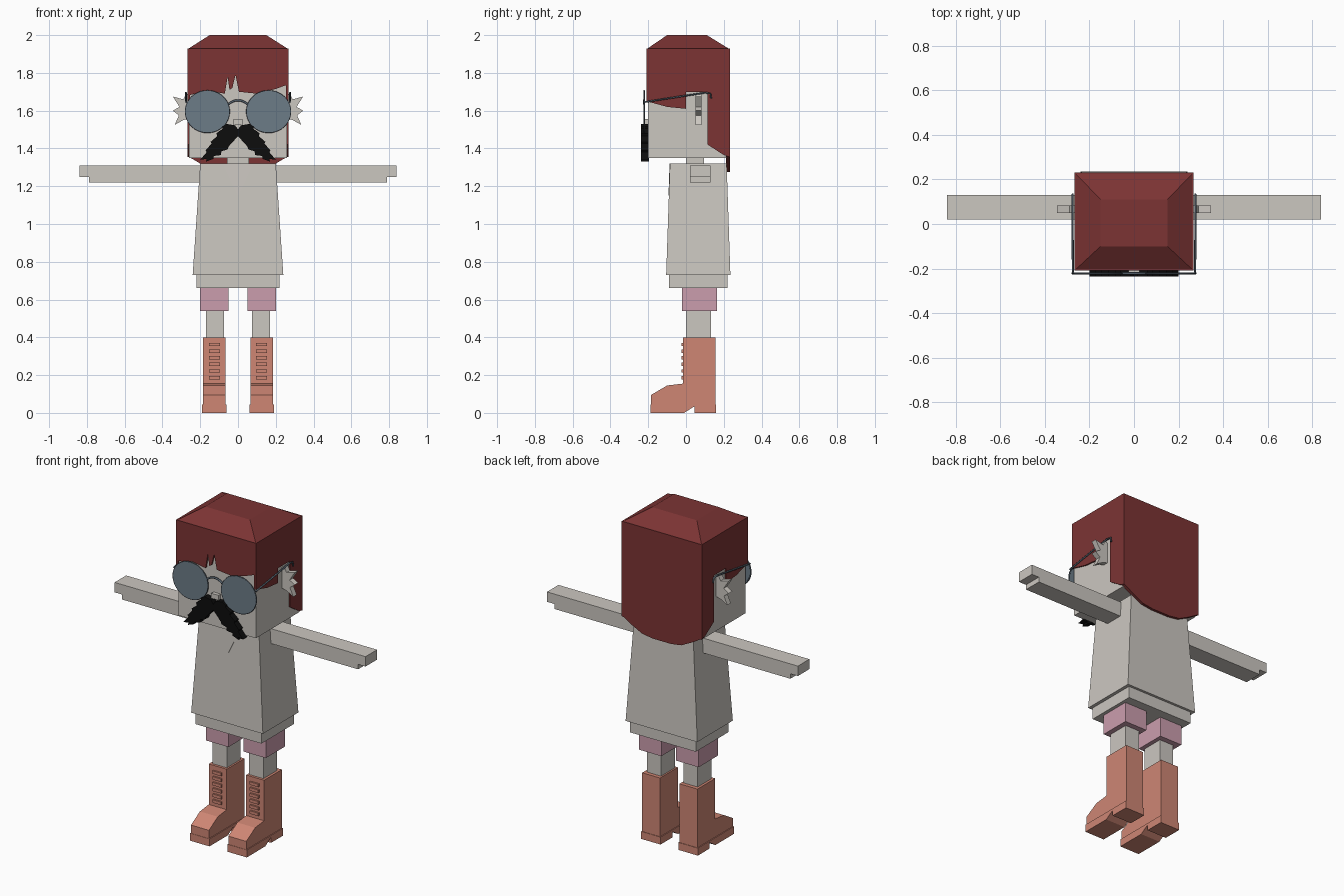
import bpy, bmesh, math

cube = bpy.data.objects.get("Cube")
if cube:
    bpy.data.objects.remove(cube, do_unlink=True)


def material(name, rgb):
    m = bpy.data.materials.new(name)
    m.use_nodes = True
    m.diffuse_color = (*rgb, 1)
    m.node_tree.nodes["Principled BSDF"].inputs["Base Color"].default_value = (*rgb, 1)
    return m


SKIN = material("pale beige", (0.60, 0.57, 0.53))
HAIR = material("dark red", (0.20, 0.034, 0.034))
PINK = material("dusty pink", (0.60, 0.34, 0.42))
BOOT = material("terracotta", (0.62, 0.24, 0.175))
LENS = material("slate glass", (0.15, 0.20, 0.245))
FRAME = material("dark slate", (0.09, 0.12, 0.15))
BLACK = material("black", (0.004, 0.004, 0.004))


def finish(name, bm, mat):
    bmesh.ops.recalc_face_normals(bm, faces=bm.faces)
    me = bpy.data.meshes.new(name)
    bm.to_mesh(me)
    bm.free()
    me.materials.append(mat)
    ob = bpy.data.objects.new(name, me)
    bpy.context.collection.objects.link(ob)
    return ob


def loft(name, low, high, mat):
    """Solid between two rings of 3D points."""
    bm = bmesh.new()
    a = [bm.verts.new(p) for p in low]
    b = [bm.verts.new(p) for p in high]
    bm.faces.new(a)
    bm.faces.new(b)
    for i in range(len(a)):
        j = (i + 1) % len(a)
        bm.faces.new((a[i], a[j], b[j], b[i]))
    return finish(name, bm, mat)


def prism(name, pts, axis, lo, hi, mat):
    """Outline in the plane across the axis, extruded from lo to hi."""
    def put(p, d):
        return (d, p[0], p[1]) if axis == "x" else (p[0], d, p[1])
    return loft(name, [put(p, lo) for p in pts], [put(p, hi) for p in pts], mat)


def rect(x, y, z):
    return [(x[0], y[0], z), (x[1], y[0], z), (x[1], y[1], z), (x[0], y[1], z)]


def box(name, x, y, z, mat, x2=None, y2=None):
    return loft(name, rect(x, y, z[0]), rect(x2 or x, y2 or y, z[1]), mat)


def wire(name, pts, radius, mat):
    cu = bpy.data.curves.new(name, "CURVE")
    cu.dimensions = "3D"
    cu.bevel_depth = radius
    cu.bevel_resolution = 1
    cu.use_fill_caps = True
    sp = cu.splines.new("POLY")
    sp.points.add(len(pts) - 1)
    for p, co in zip(sp.points, pts):
        p.co = (*co, 1)
    cu.materials.append(mat)
    ob = bpy.data.objects.new(name, cu)
    bpy.context.collection.objects.link(ob)


def flip(pts, s):
    return [(s * x, z) for x, z in pts]


# Head, nose and neck
box("head", (-.26, .26), (-.2, .215), (1.35, 1.93), SKIN)
box("nose", (-.024, .024), (-.222, -.19), (1.525, 1.555), SKIN)
box("neck", (-.058, .058), (0, .095), (1.3, 1.36), SKIN)

# Hair: sloped crown, fringe, back panel and side panels
box("hair_crown", (-.268, .268), (-.21, .232), (1.925, 2), HAIR,
    (-.15, .15), (-.1, .11))
fringe = [(-.268, 1.93), (-.268, 1.68), (-.16, 1.705), (-.07, 1.69), (-.055, 1.78),
          (-.045, 1.71), (-.03, 1.72), (-.013, 1.79), (.005, 1.7), (.1, 1.69),
          (.2, 1.715), (.268, 1.74), (.268, 1.93)]
prism("hair_fringe", fringe, "y", -.21, -.198, HAIR)
half = [(.268, 1.93), (.268, 1.36), (.2, 1.32), (.13, 1.285), (.06, 1.275)]
prism("hair_back", half + flip(half[::-1], -1), "y", .212, .232, HAIR)
side = [(-.21, 1.93), (-.21, 1.65), (-.1, 1.62), (0, 1.61), (0, 1.7), (.115, 1.7),
        (.115, 1.42), (.2, 1.365), (.232, 1.355), (.232, 1.93)]

# Jagged outlines
ear = [(.25, 1.56), (.29, 1.55), (.335, 1.525), (.313, 1.575), (.345, 1.6),
       (.31, 1.62), (.345, 1.675), (.29, 1.66), (.275, 1.69), (.25, 1.68)]
whisker = [(0, 1.465), (0, 1.5), (.015, 1.522), (.06, 1.53), (.085, 1.515), (.08, 1.505),
           (.115, 1.48), (.11, 1.465), (.145, 1.435), (.14, 1.425), (.172, 1.39),
           (.166, 1.38), (.2, 1.34), (.165, 1.345), (.17, 1.33), (.13, 1.345),
           (.128, 1.36), (.09, 1.365), (.088, 1.385), (.055, 1.395), (.05, 1.41)]
boot = [(-.185, .04), (-.185, .095), (-.1, .145), (-.015, .155), (-.015, .4),
        (.155, .4), (.155, .04)]
sole = [(-.187, 0), (-.187, .045), (.158, .045), (.158, 0), (.045, 0), (.045, .035),
        (-.01, 0)]
arm = [(.2, 1.22), (.79, 1.22), (.79, 1.25), (.84, 1.25), (.84, 1.31), (.2, 1.31)]

for s, n in ((1, "left_"), (-1, "right_")):
    def span(a, b):
        return tuple(sorted((s * a, s * b)))

    prism(n + "hair_side", side, "x", *span(.255, .268), HAIR)
    prism(n + "ear", flip(ear, s), "y", .05, .083, SKIN)
    prism(n + "moustache", flip(whisker, s), "y", -.237, -.195, BLACK)

    # Glasses: lens, rim and hooked temple
    cx, cz = s * .162, 1.595
    ring = [(cx + .116 * math.cos(t * math.tau / 40), cz + .11 * math.sin(t * math.tau / 40))
            for t in range(40)]
    prism(n + "lens", ring, "y", -.226, -.22, LENS)
    wire(n + "rim", [(x, -.222, z) for x, z in ring + ring[:1]], .004, FRAME)
    wire(n + "temple", [(s * .274, -.222, 1.645), (s * .276, -.05, 1.672),
                        (s * .276, .1, 1.695), (s * .276, .13, 1.69),
                        (s * .276, .133, 1.665)], .005, FRAME)

    # Arm with stepped hand
    prism(n + "arm", flip(arm, s), "y", .02, .13, SKIN)

    # Shorts leg, shin and laced boot
    box(n + "shorts_leg", span(.05, .2), (-.02, .165), (.54, .67), PINK)
    box(n + "shin", span(.075, .17), (0, .132), (.38, .55), SKIN)
    prism(n + "boot", boot, "x", *span(.065, .185), BOOT)
    prism(n + "boot_sole", sole, "x", *span(.06, .19), BOOT)
    for i in range(6):
        z = .178 + i * .035
        box(n + "lace", span(.096, .153), (-.025, -.01), (z, z + .018), BOOT)

# Glasses bridge
wire("glasses_bridge", [(x / 100, -.222, 1.655 - x * x * .0008) for x in range(-5, 6)],
     .006, FRAME)

# Dress, collar and hem
box("dress", (-.24, .24), (-.105, .235), (.73, 1.32), SKIN, (-.2, .2), (-.085, .215))
collar = [(-.08, 1.32), (.08, 1.32), (0, 1.15)]
loft("collar", [(x, -.08, z) for x, z in collar],
     [(x, -.087 - (1.32 - z) * .034, z) for x, z in collar], SKIN)
box("dress_hem", (-.22, .22), (-.09, .22), (.66, .74), SKIN)
